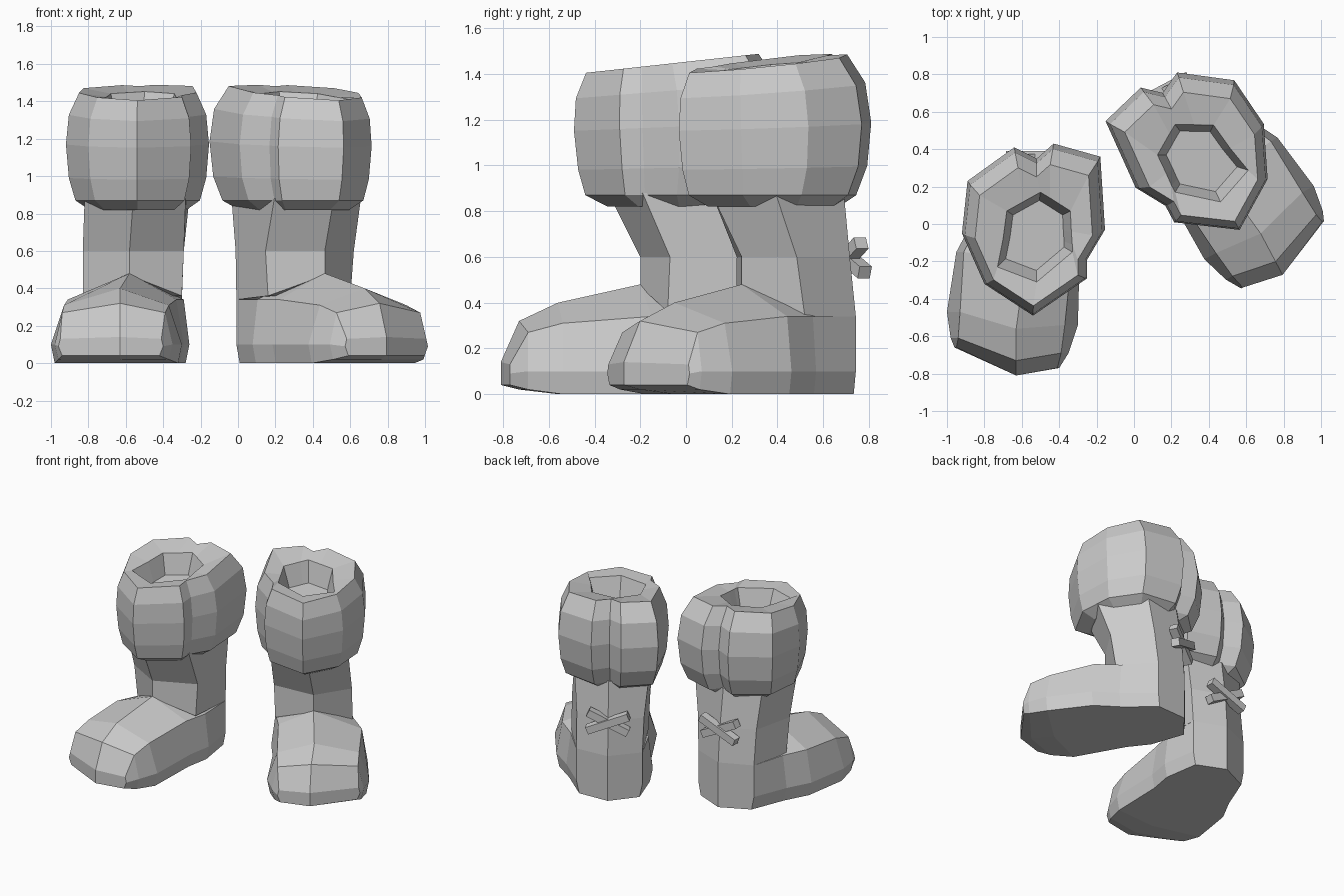
import bpy, bmesh
from math import radians
from mathutils import Matrix, Vector

# The right boot is the mirrored left boot, turned outwards
TURN = (Matrix.Translation((0.35, 0.33, 0)) @ Matrix.Rotation(radians(28), 4, 'Z')
        @ Matrix.Scale(-1, 4, (1, 0, 0)) @ Matrix.Translation((0.52, 0.07, 0)))
SIDES = (("left", Matrix.Identity(4)), ("right", TURN))


def make(name, bm):
    for side, mat in SIDES:
        b = bm.copy()
        b.transform(mat)
        bmesh.ops.recalc_face_normals(b, faces=b.faces[:])
        me = bpy.data.meshes.new(f"{side}_{name}")
        b.to_mesh(me)
        b.free()
        bpy.context.collection.objects.link(bpy.data.objects.new(f"{side}_{name}", me))
    bm.free()


def loft(rings, caps=None):
    """Bridge equal-size rings; caps lists index groups for both end faces."""
    bm = bmesh.new()
    vs = [[bm.verts.new(p) for p in r] for r in rings]
    n = len(vs[0])
    for a, b in zip(vs, vs[1:]):
        for i in range(n):
            j = (i + 1) % n
            bm.faces.new((a[i], a[j], b[j], b[i]))
    for end in (vs[0], vs[-1]):
        for group in caps or [range(n)]:
            bm.faces.new([end[i] for i in group])
    return bm


# Foot: sections from toe to heel
def foot_section(yo, ym, yi, xo, xm, xi, zb, zm, zs, zt, inset):
    return [(xo + 0.02, yo, zb), (xo, yo, zm), (xo + inset, yo, zs), (xm, ym, zt),
            (xi - inset, yi, zs), (xi, yi, zm), (xi - 0.02, yi, zb), (xm, ym, zb)]


foot = [foot_section(*s) for s in (
    (-0.66, -0.81, -0.77, -0.96, -0.63, -0.40, 0.04, 0.09, 0.13, 0.14, 0.01),
    (-0.61, -0.73, -0.69, -0.98, -0.63, -0.35, 0.02, 0.10, 0.27, 0.32, 0.04),
    (-0.47, -0.56, -0.54, -1.00, -0.63, -0.30, 0.00, 0.10, 0.31, 0.40, 0.07),
    (-0.15, -0.20, -0.15, -0.95, -0.58, -0.29, 0.00, 0.10, 0.34, 0.48, 0.04),
    (0.02, 0.02, 0.02, -0.86, -0.55, -0.26, 0.00, 0.10, 0.34, 0.46, 0.03),
    (0.27, 0.37, 0.28, -0.76, -0.53, -0.30, 0.00, 0.10, 0.34, 0.34, 0.00))]
make("foot", loft(foot, [(0, 1, 2, 3, 7), (3, 4, 5, 6, 7)]))

# Shaft: six-sided, leaning forward into the cuff
make("shaft", loft([
    [(-0.58, -0.20, 0.47), (-0.30, -0.08, 0.36), (-0.30, 0.28, 0.34),
     (-0.53, 0.37, 0.34), (-0.76, 0.27, 0.34), (-0.83, -0.02, 0.34)],
    [(-0.58, -0.20, 0.60), (-0.29, -0.07, 0.60), (-0.29, 0.27, 0.60),
     (-0.53, 0.35, 0.60), (-0.76, 0.24, 0.60), (-0.83, -0.06, 0.60)],
    [(-0.56, -0.34, 0.88), (-0.28, -0.19, 0.88), (-0.26, 0.26, 0.88),
     (-0.53, 0.31, 0.88), (-0.78, 0.20, 0.88), (-0.82, -0.16, 0.88)]]))

# Puffy cuff of two lobes with notches between them
outline = [(-0.64, 0.41), (-0.52, 0.35), (-0.43, 0.43), (-0.18, 0.36), (-0.155, -0.03),
           (-0.25, -0.19), (-0.25, -0.29), (-0.54, -0.49), (-0.80, -0.32),
           (-0.92, -0.05), (-0.89, 0.23)]
# Six-sided opening, with points matched to the outline
opening = [(-0.59, 0.12), (-0.50, 0.17), (-0.45, 0.14), (-0.34, 0.07), (-0.335, -0.04),
           (-0.33, -0.11), (-0.33, -0.15), (-0.52, -0.31), (-0.73, -0.23),
           (-0.70, -0.08), (-0.68, 0.07)]
C = Vector((-0.53, -0.03))


def cuff_ring(scale, z, tilt, dy=0, shape=outline):
    pts = [C + (Vector(p) - C) * scale + Vector((0, dy)) for p in shape]
    return [(p.x, p.y, z + tilt * (p.y - C.y)) for p in pts]


make("cuff", loft([cuff_ring(*r) for r in (
    (0.68, 0.82, 0), (0.87, 0.87, 0, -0.01), (0.96, 0.99, 0.02), (1.0, 1.17, 0.04),
    (0.96, 1.33, 0.08, -0.01), (0.82, 1.45, 0.11, -0.03),
    (1.0, 1.43, 0.11, 0, opening), (0.78, 1.28, 0.11, 0, opening))]))

# Crossed straps at the back of the shaft
bow = bmesh.new()
for angle, dy in ((27, 0.0), (-22, 0.015)):
    m = (Matrix.Translation((-0.53, 0.345 + dy, 0.59)) @ Matrix.Rotation(radians(angle), 4, 'Y')
         @ Matrix.Diagonal((0.31, 0.06, 0.055, 1)))
    bmesh.ops.create_cube(bow, size=1, matrix=m)
make("crossed_straps", bow)
